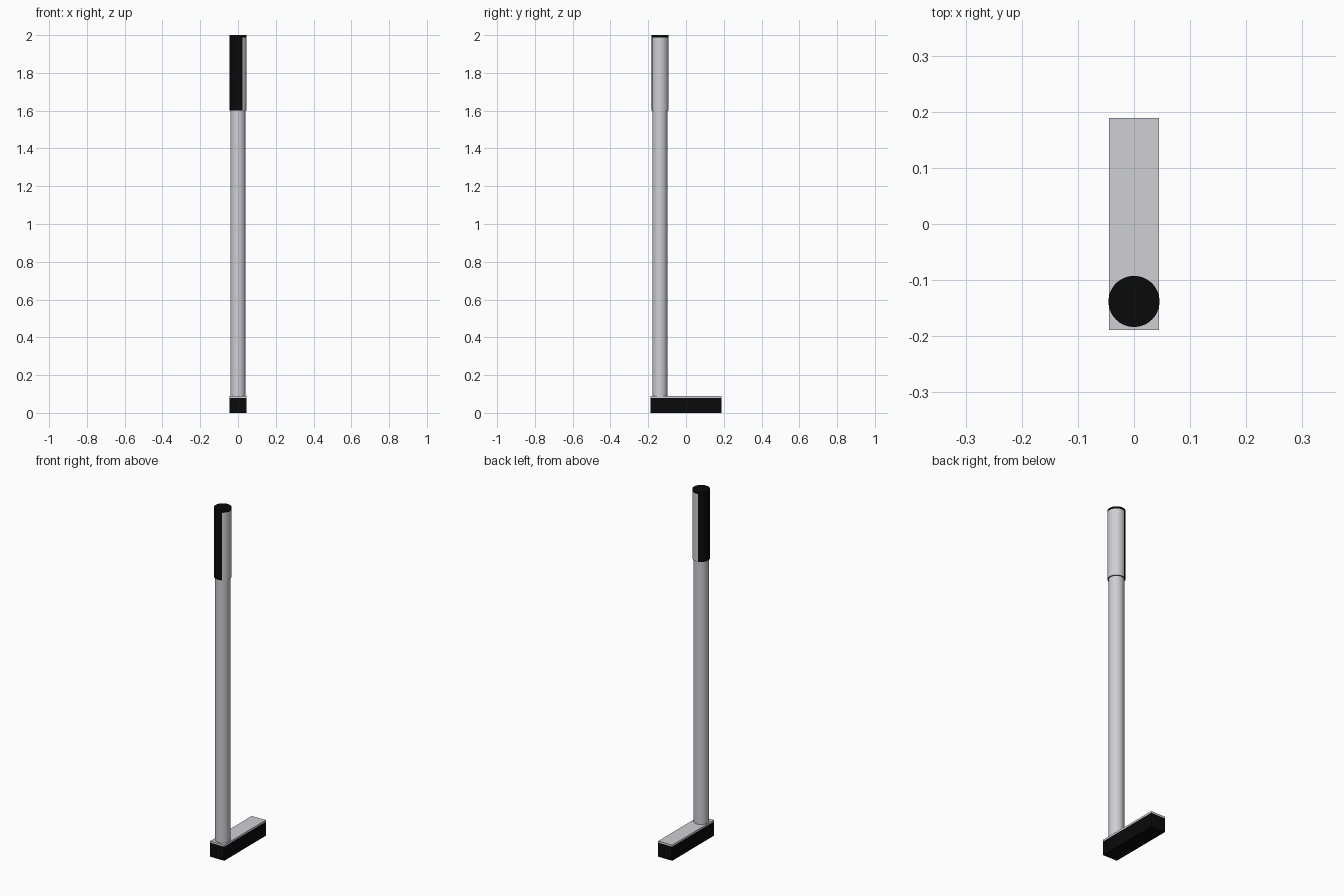
import bpy
import math

if "Cube" in bpy.data.objects:
    bpy.data.objects.remove(bpy.data.objects["Cube"])

HANDLE_Y = -0.138


def material(name, rgb):
    m = bpy.data.materials.new(name)
    m.diffuse_color = (*rgb, 1)
    m.use_nodes = True
    m.node_tree.nodes["Principled BSDF"].inputs["Base Color"].default_value = m.diffuse_color
    return m


grey = material("light_grey", (0.62, 0.62, 0.66))
black = material("black", (0.003, 0.003, 0.003))


def box(name, x, y, z0, z1, mat):
    bpy.ops.mesh.primitive_cube_add(size=1, location=(0, 0, (z0 + z1) / 2))
    o = bpy.context.object
    o.name = name
    o.scale = (x, y, z1 - z0)
    bpy.ops.object.transform_apply(location=False, rotation=False, scale=True)
    o.data.materials.append(mat)
    return o


def rod(name, r, z0, z1, *mats):
    bpy.ops.mesh.primitive_cylinder_add(
        vertices=72, radius=r, depth=z1 - z0,
        location=(0, HANDLE_Y, (z0 + z1) / 2))
    o = bpy.context.object
    o.name = name
    for m in mats:
        o.data.materials.append(m)
    bpy.ops.object.shade_smooth_by_angle(angle=math.radians(40))
    return o


# Head: black block with a thin grey top plate
box("head_block", 0.089, 0.377, 0.0, 0.08, black)
box("head_top_plate", 0.089, 0.377, 0.08, 0.09, grey)

# Shaft
rod("shaft", 0.040, 0.09, 1.6, grey)

# Grip: black, with a grey panel wrapped around the right side
grip = rod("grip", 0.0455, 1.6, 1.988, black, grey)
for p in grip.data.polygons:
    angle = math.degrees(math.atan2(p.normal.y, p.normal.x))
    if abs(p.normal.z) < 0.5 and -62 < angle < 106:
        p.material_index = 1

# End cap
rod("grip_cap", 0.0455, 1.988, 2.0, black)
